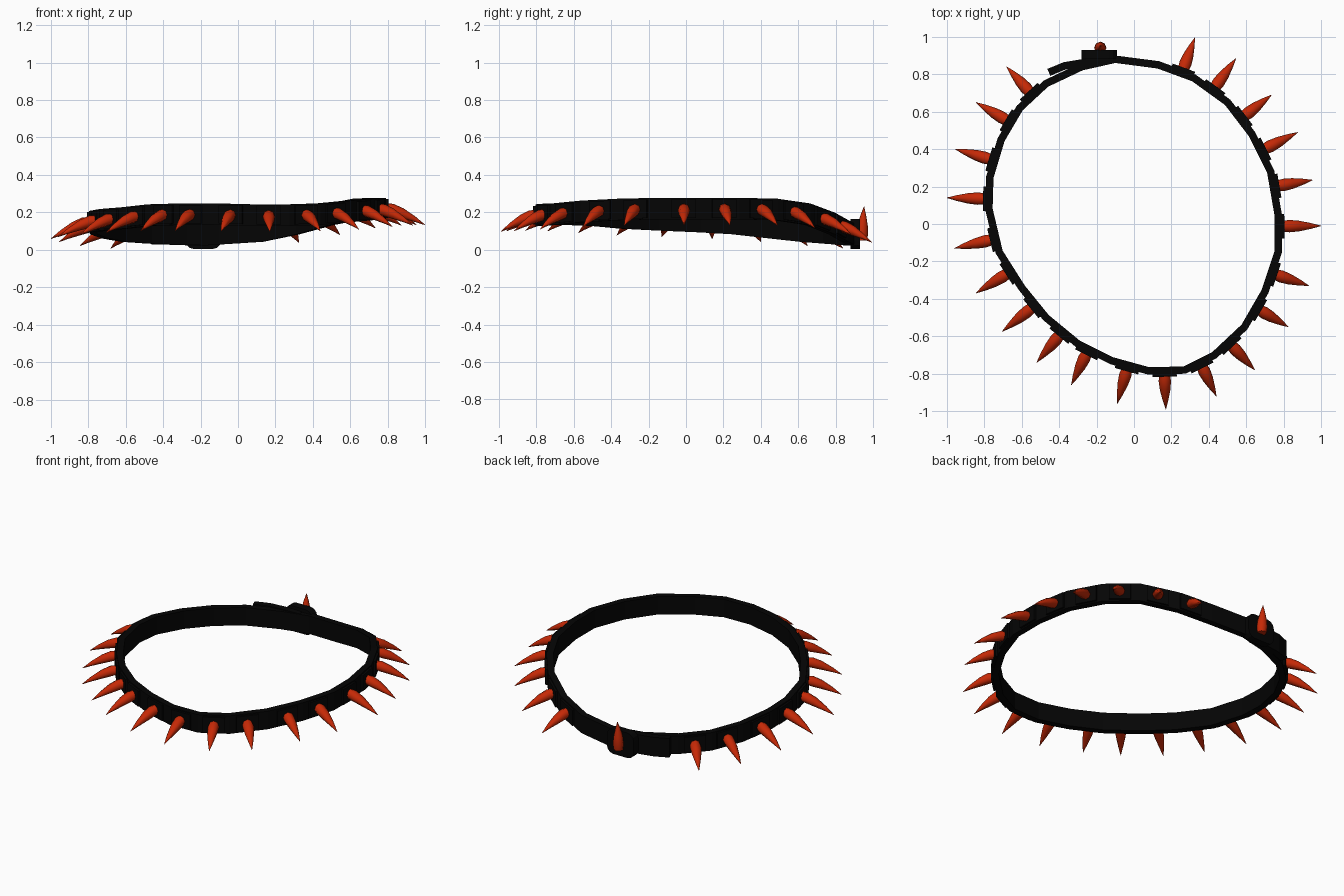
import bpy, bmesh, math
from mathutils import Vector

cube = bpy.data.objects.get("Cube")
if cube:
    bpy.data.objects.remove(cube)

UP = Vector((0, 0, 1))


def material(name, color, rough):
    m = bpy.data.materials.new(name)
    m.use_nodes = True
    m.diffuse_color = color
    bsdf = m.node_tree.nodes["Principled BSDF"]
    bsdf.inputs["Base Color"].default_value = color
    bsdf.inputs["Roughness"].default_value = rough
    return m


BLACK = material("black leather", (0.0015, 0.0015, 0.0015, 1), 0.7)
RED = material("red spike", (0.56, 0.022, 0.002, 1), 0.5)


def finish(name, bm, mat):
    bmesh.ops.recalc_face_normals(bm, faces=bm.faces[:])
    mesh = bpy.data.meshes.new(name)
    bm.to_mesh(mesh)
    bm.free()
    mesh.materials.append(mat)
    obj = bpy.data.objects.new(name, mesh)
    bpy.context.collection.objects.link(obj)
    return obj


def outward(a, b):
    t = b - a
    return Vector((-t.y, t.x, 0)).normalized()


def skin(bm, rings, closed):
    """Bridge successive rings of vertices, capping the ends if open."""
    count = len(rings)
    for i in range(count if closed else count - 1):
        a, b = rings[i], rings[(i + 1) % count]
        n = len(a)
        for k in range(n):
            bm.faces.new((a[k], a[(k + 1) % n], b[(k + 1) % n], b[k]))
    if not closed:
        bm.faces.new(rings[0])
        bm.faces.new(rings[-1])


def ribbon(name, pts, thick, height, closed=False):
    """Upright strap of rectangular section along a path."""
    bm = bmesh.new()
    rings, n = [], len(pts)
    for i, p in enumerate(pts):
        if closed:
            a, b = pts[i - 1], pts[(i + 1) % n]
        else:
            a, b = pts[max(i - 1, 0)], pts[min(i + 1, n - 1)]
        side = outward(a, b) * thick / 2
        rise = UP * height / 2
        corners = (side + rise, side - rise, -side - rise, -side + rise)
        rings.append([bm.verts.new(p + c) for c in corners])
    skin(bm, rings, closed)
    finish(name, bm, BLACK)


def spike(name, root, axis, droop, sides=8):
    """Curved horn: bulges near the root, bends along droop to a point."""
    bm = bmesh.new()
    across = axis.cross(droop).normalized()
    other = across.cross(axis).normalized()
    rings = []
    for t, r in ((0, .028), (.2, .033), (.45, .028), (.75, .015), (1, .001)):
        c = root + axis * t + droop * t ** 1.5
        ring = []
        for k in range(sides):
            a = math.tau * k / sides
            ring.append(bm.verts.new(c + (across * math.cos(a) + other * math.sin(a)) * r))
        rings.append(ring)
    skin(bm, rings, False)
    obj = finish(name, bm, RED)
    bpy.ops.object.select_all(action='DESELECT')
    obj.select_set(True)
    bpy.context.view_layer.objects.active = obj
    bpy.ops.object.shade_smooth_by_angle(angle=math.radians(50))


# Strap: a warped loop running clockwise from the buckle at the back
path = [Vector(p) for p in (
    (-.1, .88, .085), (.13, .85, .1), (.32, .78, .14), (.5, .65, .19),
    (.63, .48, .215), (.73, .28, .22), (.77, .05, .22), (.77, -.15, .22),
    (.7, -.36, .215), (.59, -.55, .205), (.43, -.7, .19), (.27, -.78, .185),
    (.08, -.785, .185), (-.12, -.73, .19), (-.3, -.64, .19), (-.47, -.5, .185),
    (-.6, -.34, .17), (-.72, -.15, .16), (-.775, .08, .15), (-.77, .25, .14),
    (-.71, .45, .118), (-.61, .62, .1), (-.47, .75, .09), (-.28, .84, .083))]
ribbon("strap", path, .04, .115, closed=True)

# Arc lengths along the strap
dist = [0]
for a, b in zip(path, path[1:]):
    dist.append(dist[-1] + (b - a).length)


def sample(s):
    for i in range(len(path) - 1):
        if s <= dist[i + 1]:
            break
    f = (s - dist[i]) / (dist[i + 1] - dist[i])
    return path[i].lerp(path[i + 1], f)


def nearest(spot):
    return min((i * dist[-1] / 1000 for i in range(1001)),
               key=lambda s: (sample(s).xy - spot).length)


# Spikes given by their tips, each rooted on a plate at the closest strap point
tips = ((.325, .995), (.545, .885), (.735, .69), (.875, .49), (.955, .235),
        (1, -.01), (.935, -.33), (.825, -.55), (.645, -.78), (.44, -.92),
        (.17, -.99), (-.09, -.96), (-.335, -.86), (-.52, -.74), (-.705, -.575),
        (-.845, -.37), (-.96, -.13), (-1, .14), (-.955, .4), (-.845, .65),
        (-.68, .84))
for i, tip in enumerate(tips, 1):
    tip = Vector(tip)
    s = nearest(tip)
    n = outward(sample(s - .06), sample(s + .06))
    stations = [sample(s + d) + n * .02 for d in (-.065, 0, .065)]
    ribbon(f"plate_{i}", stations, .026, .1)
    root = sample(s) + n * .018
    spike(f"spike_{i}", root, (tip - root.xy).to_3d(), UP * -.088)

# Loose strap end tucked through the buckle
tail = [Vector(p) for p in ((-.455, .81, .09), (-.37, .845, .088),
                            (-.28, .86, .085), (-.16, .868, .083))]
ribbon("strap_end", tail, .04, .122)

# Buckle block with rounded corners and one upright spike
bm = bmesh.new()
bmesh.ops.create_cube(bm, size=1)
for v in bm.verts:
    v.co = Vector((-.185 + v.co.x * .19, .905 + v.co.y * .05, .084 + v.co.z * .16))
corners = [e for e in bm.edges if abs(e.verts[0].co.y - e.verts[1].co.y) > .01]
bmesh.ops.bevel(bm, geom=corners, offset=.045, segments=3, profile=.5, affect='EDGES')
finish("buckle", bm, BLACK)
spike("buckle_spike", Vector((-.18, .94, .05)), UP * .18, Vector((0, .012, 0)))
